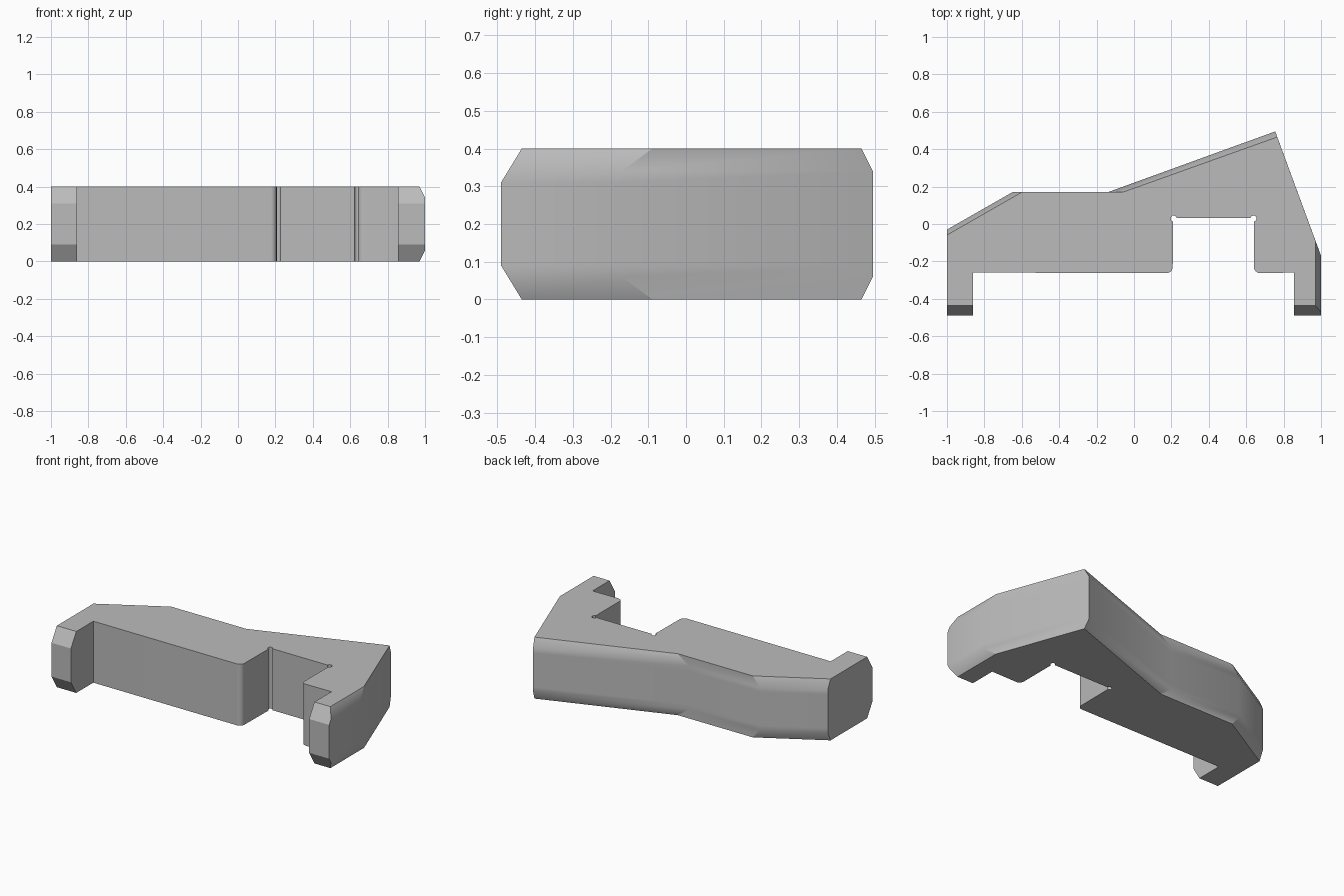
import bpy
import bmesh
from math import sin, cos, radians

cube = bpy.data.objects.get("Cube")
if cube:
    bpy.data.objects.remove(cube, do_unlink=True)

HEIGHT = 0.4
SIDE_BEVEL = 0.06   # height of the bevel along the rear and left edges
TIP_BEVEL = 0.09    # height of the bevel on the leg tips
TIP_DEPTH = 0.055


def arc(cx, cy, r, start, end, steps):
    """Points on an arc, none of them bevelled."""
    angles = [radians(start + (end - start) * i / steps) for i in range(steps + 1)]
    return [(cx + r * cos(a), cy + r * sin(a), 0, 0, 0) for a in angles]


# Outline: x, y, side bevel shift x, side bevel shift y, leg tip flag
outline = [
    (-1, -0.49, 0, 0, 1),
    (-0.86, -0.49, 0, 0, 1),
    (-0.86, -0.26, 0, 0, 0),
]
# Notch with rounded mouth and relieved inner corners
outline += arc(0.175, -0.23, 0.032, -90, 0, 6)
outline += arc(0.212, 0.029, 0.016, 262, 8, 10)
outline += arc(0.639, 0.029, 0.016, 172, -82, 10)
outline += arc(0.673, -0.23, 0.032, 180, 270, 6)
outline += [
    (0.855, -0.26, 0, 0, 0),
    (0.855, -0.49, 0, 0, 1),
    (1, -0.49, -0.03, 0, 1),
    (1, -0.17, -0.03, 0.081, 0),
    (0.755, 0.495, 0.011, -0.03, 0),
    (-0.14, 0.17, 0.08, 0, 0),
    (-0.65, 0.17, 0.05, 0, 0),
    (-1, -0.03, 0, -0.029, 0),
]

# Stack the outline at every bevel height and bridge the layers
bm = bmesh.new()
levels = [0, SIDE_BEVEL, TIP_BEVEL]
levels += [HEIGHT - z for z in reversed(levels)]
rings = []
for z in levels:
    edge = min(z, HEIGHT - z)
    side = max(0, 1 - edge / SIDE_BEVEL)
    tip = max(0, 1 - edge / TIP_BEVEL) * TIP_DEPTH
    rings.append([bm.verts.new((x + dx * side, y + dy * side + flag * tip, z))
                  for x, y, dx, dy, flag in outline])

n = len(outline)
for low, high in zip(rings, rings[1:]):
    for i in range(n):
        j = (i + 1) % n
        bm.faces.new((low[i], low[j], high[j], high[i]))
bm.faces.new(list(reversed(rings[0])))
bm.faces.new(rings[-1])

# Remove the flat seams left between layers
bmesh.ops.dissolve_limit(bm, angle_limit=radians(1), verts=bm.verts[:], edges=bm.edges[:])
bmesh.ops.recalc_face_normals(bm, faces=bm.faces[:])

mesh = bpy.data.meshes.new("bracket_body")
bm.to_mesh(mesh)
bm.free()
body = bpy.data.objects.new("bracket_body", mesh)
bpy.context.collection.objects.link(body)

# Plain grey
grey = bpy.data.materials.new("plain_grey")
grey.use_nodes = True
colour = (0.5, 0.5, 0.5, 1)
grey.diffuse_color = colour
grey.node_tree.nodes["Principled BSDF"].inputs["Base Color"].default_value = colour
mesh.materials.append(grey)

bpy.ops.object.select_all(action='DESELECT')
body.select_set(True)
bpy.context.view_layer.objects.active = body
bpy.ops.object.shade_smooth_by_angle(angle=radians(30))
